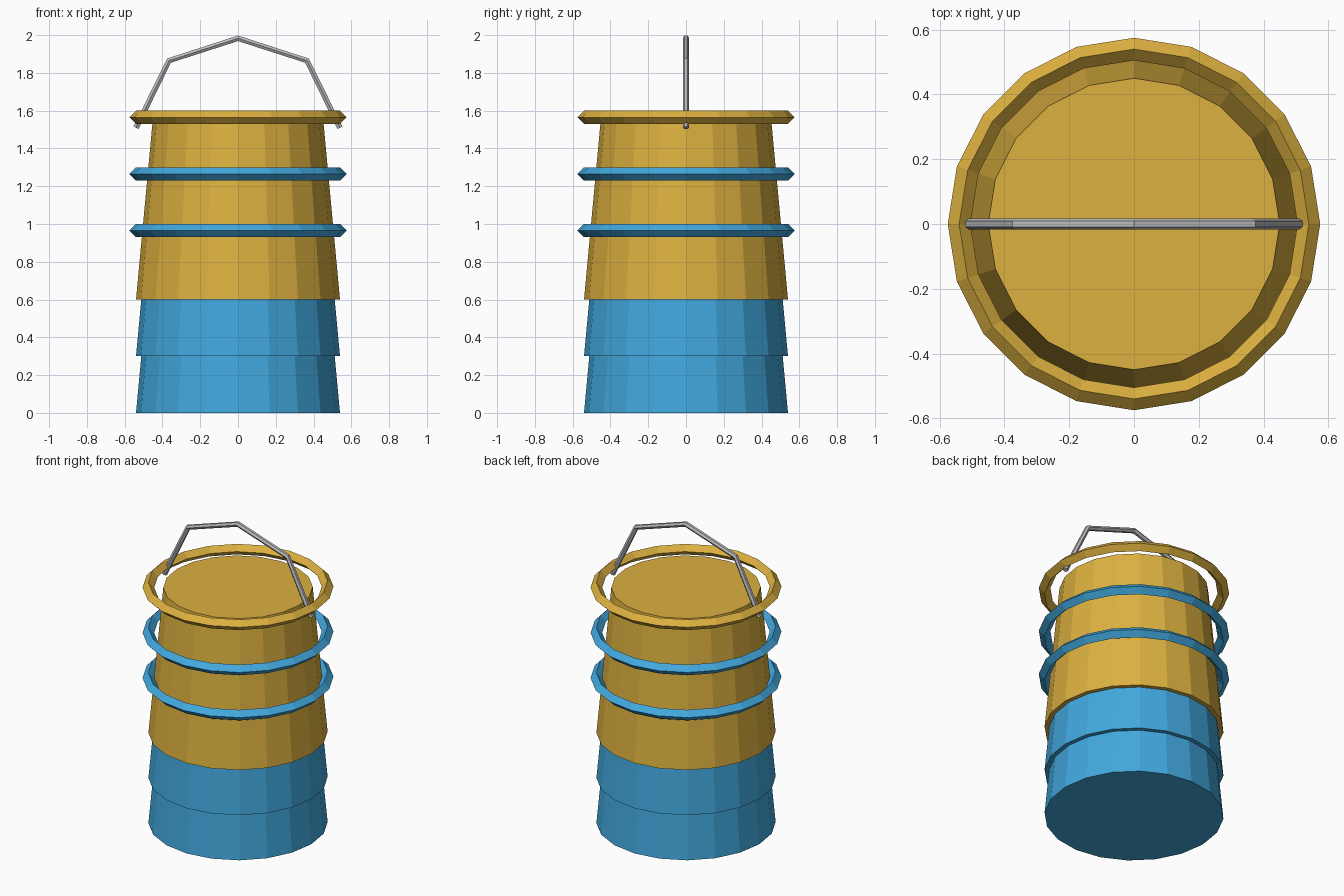
import bpy
from mathutils import Vector

cube = bpy.data.objects.get("Cube")
if cube:
    bpy.data.objects.remove(cube, do_unlink=True)


def make_material(name, color):
    mat = bpy.data.materials.new(name)
    mat.use_nodes = True
    mat.diffuse_color = (*color, 1)
    mat.node_tree.nodes["Principled BSDF"].inputs["Base Color"].default_value = (*color, 1)
    return mat


blue = make_material("blue", (0.054, 0.392, 0.73))
gold = make_material("gold", (0.723, 0.44, 0.051))
steel = make_material("steel grey", (0.5, 0.5, 0.52))

SIDES = 20
BASE_R, TOP_R, HEIGHT = 0.54, 0.45, 0.965
RIM_R = 0.035


def finish(name, mat):
    obj = bpy.context.object
    obj.name = name
    obj.data.materials.clear()
    obj.data.materials.append(mat)
    return obj


def bucket(name, z, mat):
    # Closed tapered body, one corner on the +y axis
    bpy.ops.mesh.primitive_cone_add(vertices=SIDES, radius1=BASE_R, radius2=TOP_R,
                                    depth=HEIGHT, location=(0, 0, z + HEIGHT / 2))
    finish(name + "_body", mat)
    # Loose diamond-section ring level with the top
    bpy.ops.mesh.primitive_torus_add(major_segments=SIDES, minor_segments=4,
                                     major_radius=BASE_R, minor_radius=RIM_R,
                                     location=(0, 0, z + HEIGHT))
    ring = finish(name + "_ring", mat)
    for poly in ring.data.polygons:
        poly.use_smooth = False


# Stack of three nested upturned buckets
for i, (label, mat) in enumerate([("lower", blue), ("middle", blue), ("upper", gold)]):
    bucket(label + "_bucket", 0.3 * i, mat)

# Bent wire handle through the top ring
half = [Vector((0.54, 0, 1.51)), Vector((0.365, 0, 1.865))]
path = half + [Vector((0, 0, 1.983))] + [Vector((-p.x, 0, p.z)) for p in reversed(half)]
curve = bpy.data.curves.new("handle", "CURVE")
curve.dimensions = "3D"
curve.bevel_depth = 0.017
curve.bevel_resolution = 1
curve.use_fill_caps = True
spline = curve.splines.new("POLY")
spline.points.add(len(path) - 1)
for point, co in zip(spline.points, path):
    point.co = (*co, 1)
spline.use_smooth = False
handle = bpy.data.objects.new("handle", curve)
bpy.context.collection.objects.link(handle)
bpy.ops.object.select_all(action="DESELECT")
handle.select_set(True)
bpy.context.view_layer.objects.active = handle
bpy.ops.object.convert(target="MESH")
finish("handle", steel)
